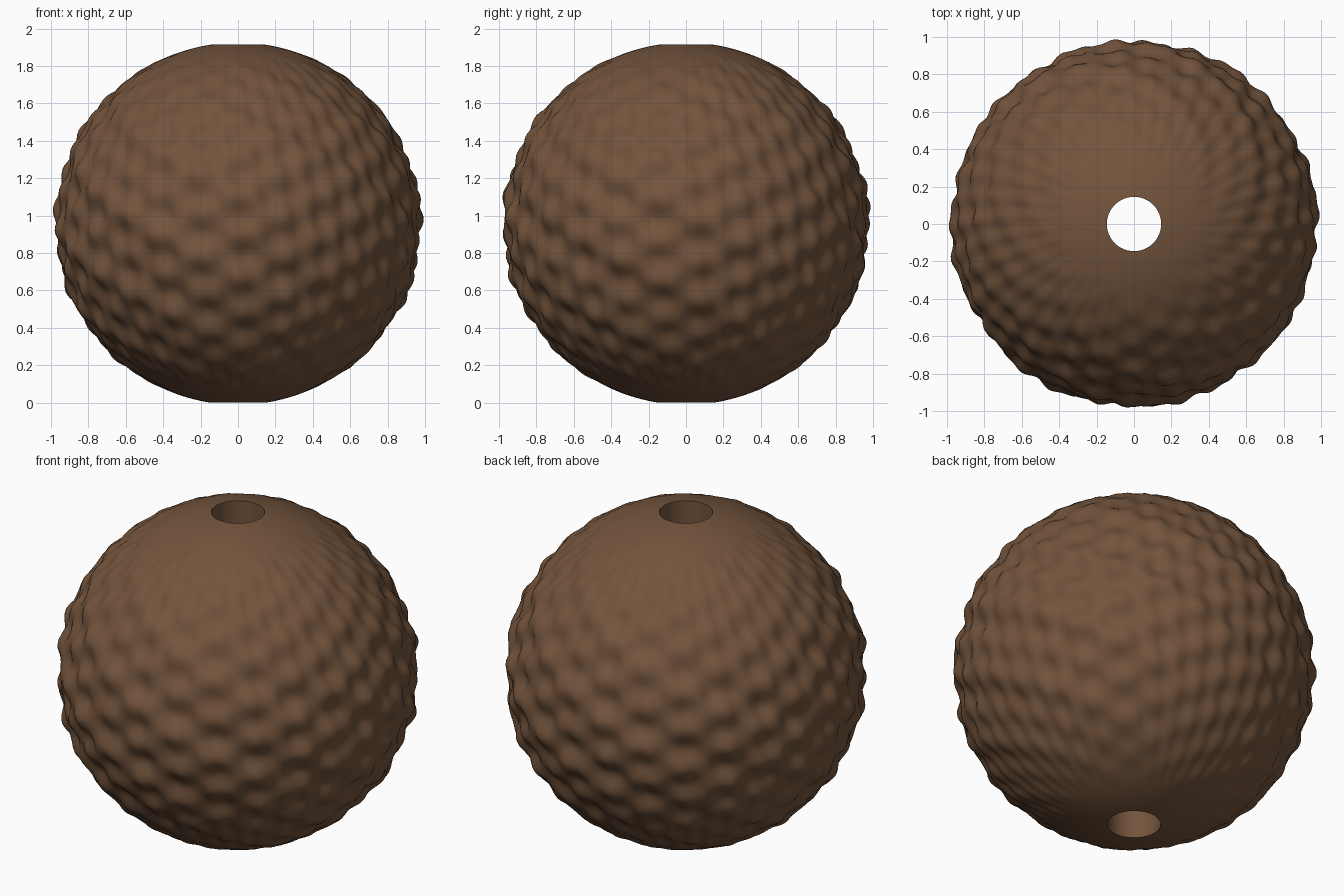
import bpy, bmesh
from math import sin, cos, asin, pi

cube = bpy.data.objects.get("Cube")
if cube:
    bpy.data.objects.remove(cube, do_unlink=True)

RADIUS, HOLE = 0.968, 0.145
SEGMENTS, RINGS, WALL_RINGS = 288, 150, 8
LAT_MAX = pi / 2 - asin(HOLE / RADIUS)
CENTRE = RADIUS * sin(LAT_MAX)

brown = bpy.data.materials.new("warm brown")
brown.use_nodes = True
colour = (0.17, 0.088, 0.045, 1)
brown.diffuse_color = colour
bsdf = brown.node_tree.nodes["Principled BSDF"]
bsdf.inputs["Base Color"].default_value = colour
bsdf.inputs["Roughness"].default_value = 0.8


def carved_radius(angle, lat):
    """Crossing spiral ridges and fine ribs that fade out towards the holes."""
    fade = max(0, 1 - (lat / 1.25) ** 2) ** 1.3
    spirals = sin(14 * angle + 28 * lat) + sin(13 * angle - 27 * lat + 1)
    swell = sin(8 * angle + 13 * lat)
    ribs = sin(42 * angle + 5 * lat)
    return RADIUS + fade * (0.009 * spirals + 0.008 * swell + 0.006 * ribs)


bm = bmesh.new()


def ring(point):
    return [bm.verts.new(point(2 * pi * i / SEGMENTS)) for i in range(SEGMENTS)]


def outer_ring(lat):
    def point(a):
        r = carved_radius(a, lat)
        return (r * cos(lat) * cos(a), r * cos(lat) * sin(a), CENTRE + r * sin(lat))
    return ring(point)


# Carved outside from bottom to top, then the hole wall back down
rings = [outer_ring(LAT_MAX * (2 * j / RINGS - 1)) for j in range(RINGS + 1)]
for j in range(1, WALL_RINGS):
    z = 2 * CENTRE * (1 - j / WALL_RINGS)
    rings.append(ring(lambda a: (HOLE * cos(a), HOLE * sin(a), z)))

for j, low in enumerate(rings):
    high = rings[(j + 1) % len(rings)]
    for i in range(SEGMENTS):
        k = (i + 1) % SEGMENTS
        bm.faces.new((low[i], low[k], high[k], high[i]))

mesh = bpy.data.meshes.new("carved_bead")
bm.to_mesh(mesh)
bm.free()
mesh.materials.append(brown)
bead = bpy.data.objects.new("carved_bead", mesh)
bpy.context.collection.objects.link(bead)

# Smooth carving with crisp hole rims
bpy.ops.object.select_all(action="DESELECT")
bead.select_set(True)
bpy.context.view_layer.objects.active = bead
bpy.ops.object.shade_smooth_by_angle(angle=0.8)
